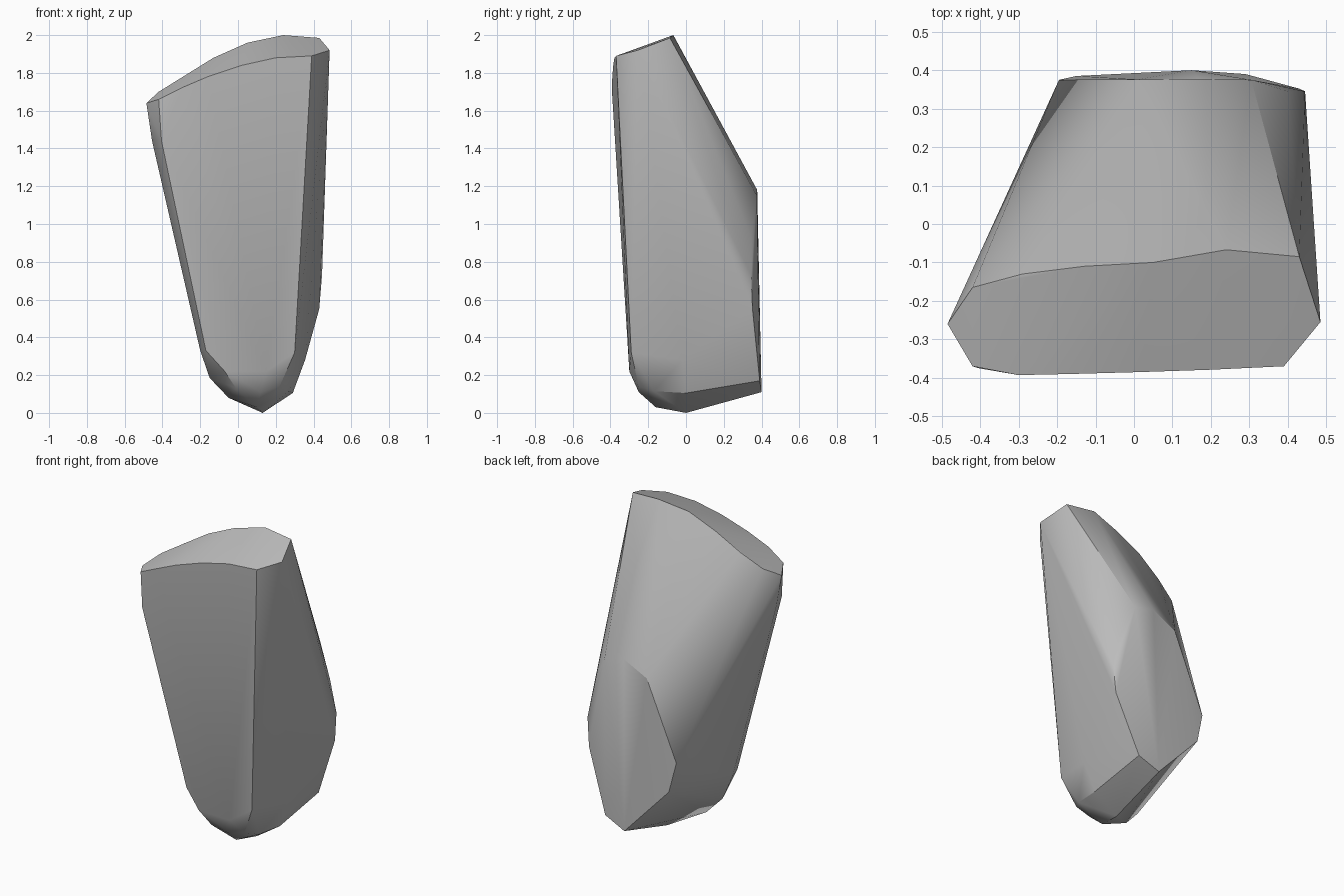
import bpy
import bmesh
import math
from mathutils import Vector

default_cube = bpy.data.objects.get("Cube")
if default_cube:
    bpy.data.objects.remove(default_cube, do_unlink=True)


def make_material(name, level):
    """Create one plain grey material."""
    material = bpy.data.materials.new(name)
    material.use_nodes = True
    colour = (level, level, level, 1)
    material.diffuse_color = colour
    shader = material.node_tree.nodes["Principled BSDF"]
    shader.inputs["Base Color"].default_value = colour
    shader.inputs["Roughness"].default_value = 0.9
    return material


def convex_solid(name, outlines, material):
    """Wrap a set of outlines in one convex chipped solid."""
    mesh = bpy.data.meshes.new(name)
    bm = bmesh.new()
    for outline in outlines:
        for corner in outline:
            bm.verts.new(Vector(corner))
    hull = bmesh.ops.convex_hull(bm, input=bm.verts[:], use_existing_faces=False)
    # Points that fall inside the hull are dropped
    loose = [v for v in bm.verts if not v.link_faces]
    bmesh.ops.delete(bm, geom=loose, context="VERTS")
    bmesh.ops.recalc_face_normals(bm, faces=bm.faces[:])
    bm.to_mesh(mesh)
    bm.free()
    mesh.materials.append(material)
    solid = bpy.data.objects.new(name, mesh)
    bpy.context.scene.collection.objects.link(solid)
    return solid


def shade_by_angle(solid, degrees):
    """Smooth the gentle bends and keep the chipped ridges sharp."""
    bpy.ops.object.select_all(action="DESELECT")
    solid.select_set(True)
    bpy.context.view_layer.objects.active = solid
    bpy.ops.object.shade_smooth_by_angle(angle=math.radians(degrees))


# Sloping top cap: front rim, then back rim
front_rim = [(-.485, -.26, 1.64), (-.42, -.37, 1.66), (-.3, -.393, 1.72),
             (-.16, -.39, 1.78), (.02, -.385, 1.84), (.2, -.379, 1.88),
             (.39, -.37, 1.89), (.485, -.255, 1.92)]
back_rim = [(-.42, -.165, 1.7), (-.29, -.13, 1.78), (-.13, -.11, 1.88),
            (.05, -.1, 1.96), (.24, -.067, 2), (.43, -.085, 1.985)]

# Upright back facet, running around its edge
back_facet = [(.305, .375, 1.15), (.17, .377, 1.18), (.01, .376, 1.1),
              (-.195, .375, .62), (-.15, .385, .43), (.15, .4, .11),
              (.29, .39, .17), (.43, .352, .55), (.445, .345, .73),
              (.4, .345, .93)]

# Rounded shoulders where the sides meet the foot
right_shoulder = [(-.455, -.25, 1.44), (-.405, -.375, 1.44),
                  (-.2, -.18, .33), (-.17, -.27, .33), (-.15, -.15, .185)]
left_shoulder = [(.3, -.29, .32), (.355, -.02, .28), (.405, .2, .52)]

# Blunt pointed foot
foot = [(.13, 0, 0), (.1, -.16, .03), (-.05, -.13, .08), (.29, 0, .105),
        (.27, -.17, .115), (.22, -.25, .14), (.12, -.25, .11),
        (-.01, -.25, .13), (-.07, -.29, .22), (.15, -.3, .22)]

stone_grey = make_material("stone grey", .5)
stone = convex_solid(
    "stone",
    [front_rim, back_rim, back_facet, right_shoulder, left_shoulder, foot],
    stone_grey,
)
shade_by_angle(stone, 30)
